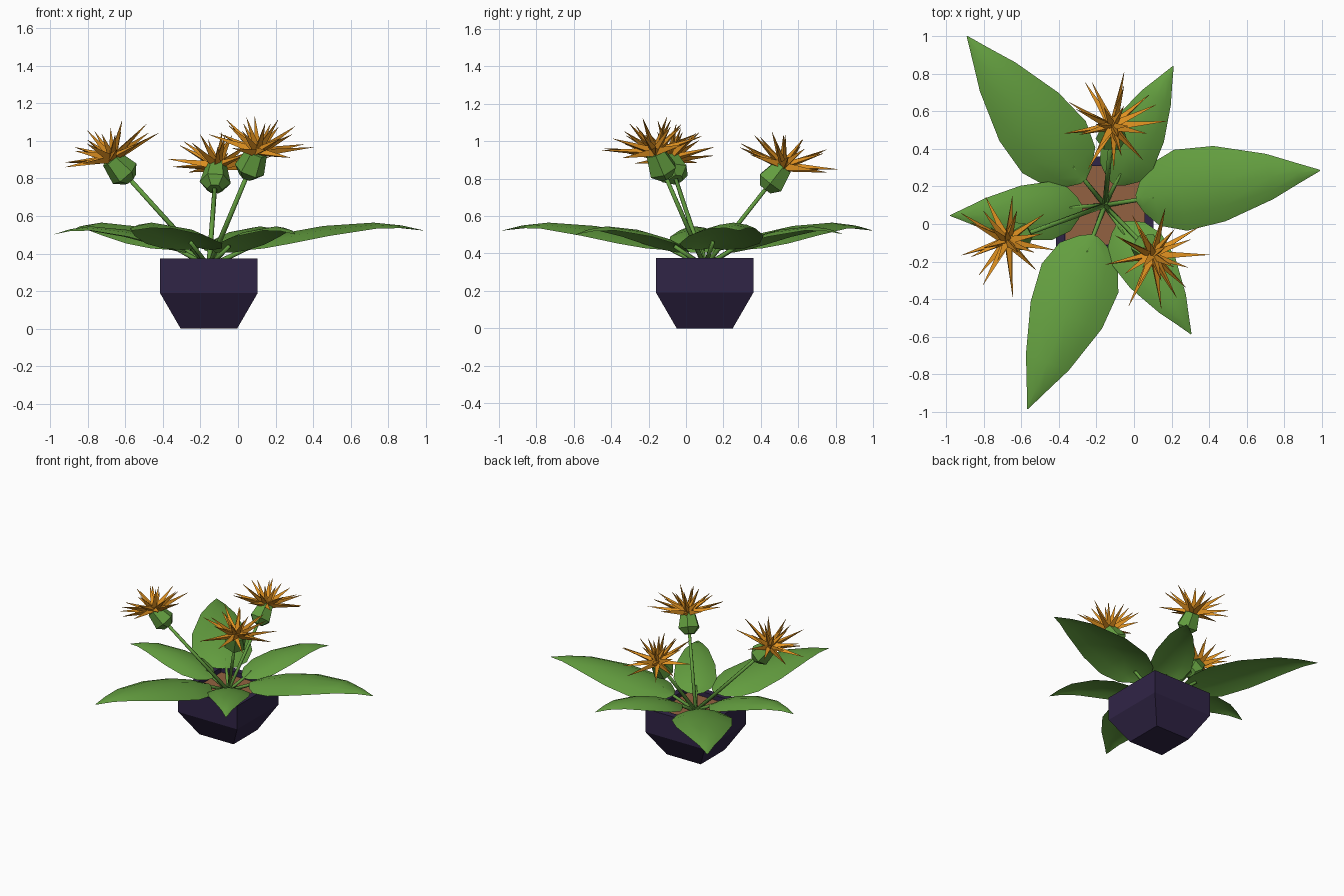
import bpy, bmesh, math, random
from mathutils import Vector, Matrix

if "Cube" in bpy.data.objects:
    bpy.data.objects.remove(bpy.data.objects["Cube"])

random.seed(4)
CX, CY = -0.155, 0.10          # plant axis
ROOT = Vector((CX, CY, 0.33))


def material(name, rgb):
    m = bpy.data.materials.new(name)
    m.diffuse_color = (*rgb, 1)
    m.use_nodes = True
    m.node_tree.nodes["Principled BSDF"].inputs["Base Color"].default_value = m.diffuse_color
    return m


POT = material("dark purple", (0.03, 0.018, 0.062))
SOIL = material("brown soil", (0.29, 0.12, 0.052))
GREEN = material("leaf green", (0.125, 0.34, 0.05))
ORANGE = material("petal orange", (0.76, 0.29, 0.015))


def finish(name, bm, mat, smooth=False, fix=True):
    if fix:
        bmesh.ops.recalc_face_normals(bm, faces=bm.faces)
    me = bpy.data.meshes.new(name)
    bm.to_mesh(me)
    bm.free()
    for p in me.polygons:
        p.use_smooth = smooth
    me.materials.append(mat)
    ob = bpy.data.objects.new(name, me)
    bpy.context.collection.objects.link(ob)
    return ob


def loft(bm, rings, cap_start=True, cap_end=True):
    loops = [[bm.verts.new(p) for p in r] for r in rings]
    n = len(loops[0])
    for a, b in zip(loops, loops[1:]):
        for i in range(n):
            bm.faces.new((a[i], a[(i + 1) % n], b[(i + 1) % n], b[i]))
    if cap_start:
        bm.faces.new(loops[0][::-1])
    if cap_end:
        bm.faces.new(loops[-1])


def ring(center, axis, radius, sides):
    rot = Vector((0, 0, 1)).rotation_difference(axis)
    return [Vector(center) + rot @ Vector((radius * math.cos(t), radius * math.sin(t), 0))
            for t in (2 * math.pi * i / sides for i in range(sides))]


def square(h, z):
    return [(CX + h * sx, CY + h * sy, z) for sx, sy in ((-1, -1), (1, -1), (1, 1), (-1, 1))]


# Square pot with a hollow rim, and the soil inside it
bm = bmesh.new()
loft(bm, [square(0.15, 0), square(0.26, 0.19), square(0.26, 0.375),
          square(0.212, 0.375), square(0.212, 0.335)])
finish("pot", bm, POT)
bm = bmesh.new()
bm.faces.new([bm.verts.new(p) for p in square(0.21, 0.34)])
finish("soil", bm, SOIL, fix=False)

# Leaf profile: distance, half width, height, large leaf
LEAF = [(0.17, 0.02, 0.43), (0.20, 0.08, 0.44), (0.27, 0.165, 0.47), (0.41, 0.218, 0.51),
        (0.62, 0.203, 0.547), (0.89, 0.122, 0.565), (1.04, 0.055, 0.55), (1.16, 0.003, 0.523)]
COLS = (-1, -0.6, 0, 0.6, 1)


def leaf(name, angle, scale, drop):
    place = Matrix.Translation((CX, CY, 0)) @ Matrix.Rotation(math.radians(angle), 4, 'Z')
    bm = bmesh.new()
    rows = []
    for r, w, z in LEAF:
        bend = 0.016 * math.sin(math.pi * r / 1.16)
        # arched cross-section, edges drooping
        rows.append([bm.verts.new(place @ Vector((r * scale, (c * w + bend) * scale,
                     z - drop - 0.26 * w * scale * c * c))) for c in COLS])
    for a, b in zip(rows, rows[1:]):
        for i in range(len(COLS) - 1):
            bm.faces.new((a[i], b[i], b[i + 1], a[i + 1]))
    finish(name, bm, GREEN, smooth=True, fix=False)
    # leaf stalk running from the soil to under the blade
    bm = bmesh.new()
    end = place @ Vector((0.27 * scale, 0, 0.458 - drop))
    axis = (end - ROOT).normalized()
    loft(bm, [ring(ROOT, axis, 0.014, 6), ring(end, axis, 0.011, 6)])
    finish(name + "_stalk", bm, GREEN, smooth=True)


for i in range(3):
    leaf(f"large_leaf_{i + 1}", 9.2 + 120 * i, 1.0, 0.0)
    leaf(f"small_leaf_{i + 1}", 63.8 + 120 * i, 0.712, 0.02)


def flower(n, top):
    top = Vector(top)
    axis = (top - ROOT).normalized()
    base = top - axis * 0.155
    # stem
    bm = bmesh.new()
    loft(bm, [ring(ROOT, axis, 0.014, 6), ring(base + axis * 0.02, axis, 0.012, 6)])
    finish(f"flower_stem_{n}", bm, GREEN, smooth=True)
    # six-sided bud
    bm = bmesh.new()
    loft(bm, [ring(base + axis * d, axis, r, 6)
              for d, r in ((0, 0.04), (0.045, 0.083), (0.155, 0.057))])
    finish(f"flower_bud_{n}", bm, GREEN)
    # spiky petals in three tiers, head tilted less than the stem
    up = axis.lerp(Vector((0, 0, 1)), 0.62).normalized()
    rot = Vector((0, 0, 1)).rotation_difference(up)
    bm = bmesh.new()
    for count, elev, length in ((9, 9, 0.285), (8, 31, 0.26), (5, 60, 0.21)):
        for i in range(count):
            a = 2 * math.pi * (i + random.uniform(-0.2, 0.2)) / count + elev
            e = math.radians(elev + random.uniform(-5, 5))
            d = rot @ Vector((math.cos(a) * math.cos(e), math.sin(a) * math.cos(e), math.sin(e)))
            ln = length * random.uniform(0.82, 1.08)
            loft(bm, [ring(top, d, 0.027, 3), ring(top + d * ln, d, 0.001, 3)])
    finish(f"flower_petals_{n}", bm, ORANGE)


flower(1, (-0.115, 0.52, 0.865))
flower(2, (-0.675, -0.09, 0.905))
flower(3, (0.10, -0.165, 0.94))
